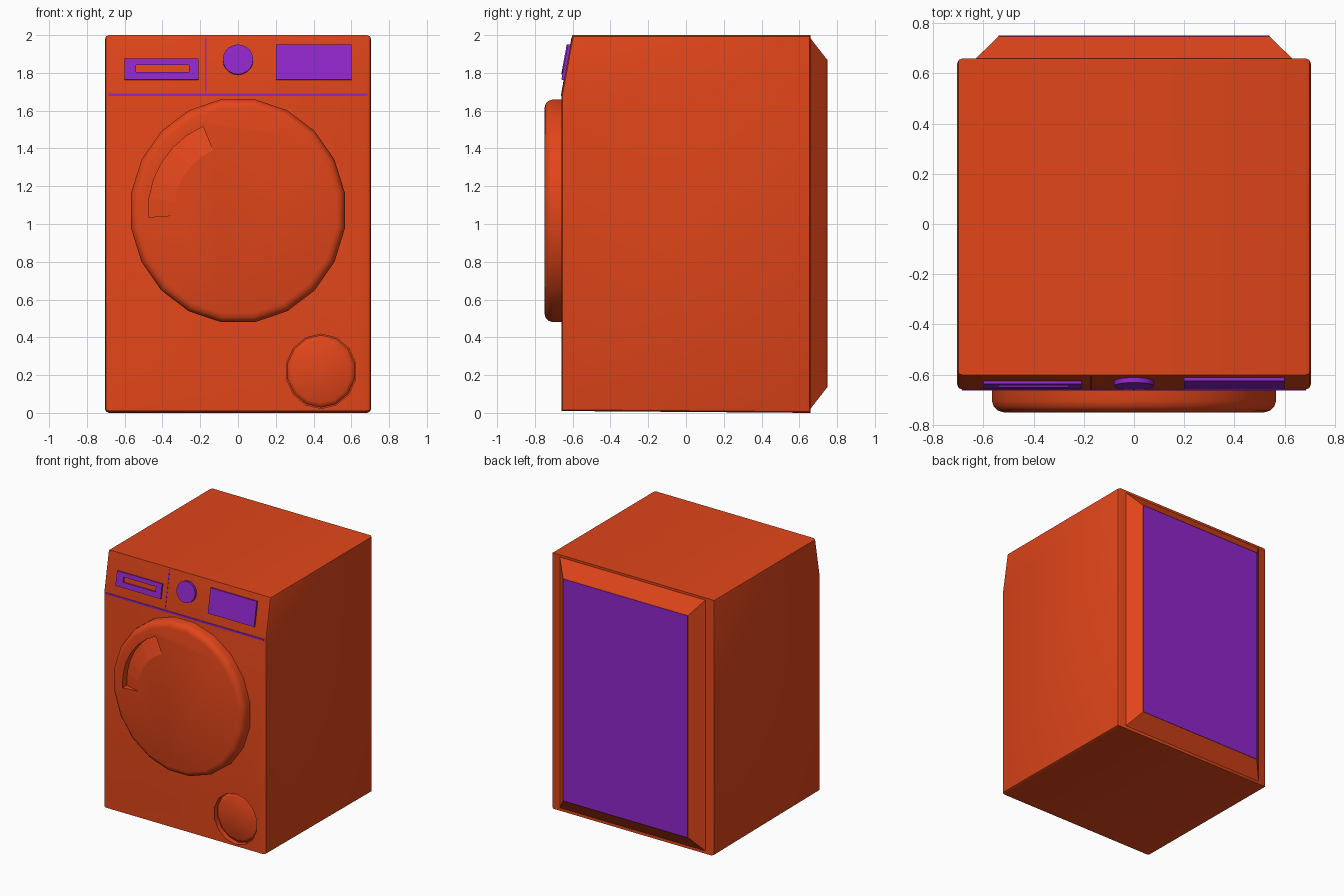
import bpy, bmesh
from math import sin, cos, pi, radians, atan2
from mathutils import Matrix, Vector

if "Cube" in bpy.data.objects:
    bpy.data.objects.remove(bpy.data.objects["Cube"])


def material(name, rgb):
    m = bpy.data.materials.new(name)
    m.diffuse_color = (*rgb, 1)
    m.use_nodes = True
    m.node_tree.nodes["Principled BSDF"].inputs["Base Color"].default_value = m.diffuse_color
    return m


RED = material("red_paint", (0.75, 0.06, 0.01))
PURPLE = material("purple_trim", (0.28, 0.02, 0.6))


def finish(name, bm, mat, smooth=True):
    bmesh.ops.recalc_face_normals(bm, faces=bm.faces[:])
    me = bpy.data.meshes.new(name)
    bm.to_mesh(me)
    bm.free()
    ob = bpy.data.objects.new(name, me)
    bpy.context.collection.objects.link(ob)
    me.materials.append(mat)
    if smooth:
        shade(ob)
    return ob


def activate(ob):
    bpy.ops.object.select_all(action='DESELECT')
    ob.select_set(True)
    bpy.context.view_layer.objects.active = ob


def shade(ob):
    activate(ob)
    bpy.ops.object.shade_smooth_by_angle(angle=radians(35))


def cut(ob, cutter):
    activate(ob)
    mod = ob.modifiers.new("cut", 'BOOLEAN')
    mod.operation = 'DIFFERENCE'
    mod.solver = 'EXACT'
    mod.object = cutter
    bpy.ops.object.modifier_apply(modifier=mod.name)
    bpy.data.objects.remove(cutter)
    shade(ob)


def loft(bm, rings):
    """Skin a list of equally sized closed rings and cap both ends."""
    vs = [[bm.verts.new(p) for p in r] for r in rings]
    n = len(vs[0])
    for a, b in zip(vs, vs[1:]):
        for i in range(n):
            bm.faces.new((a[i], a[(i + 1) % n], b[(i + 1) % n], b[i]))
    bm.faces.new(vs[0])
    bm.faces.new(vs[-1])
    return vs


def box(name, size, mat, loc=(0, 0, 0), tilt=0):
    bm = bmesh.new()
    m = (Matrix.Translation(loc) @ Matrix.Rotation(-tilt, 4, 'X')
         @ Matrix.Diagonal((*size, 1)))
    bmesh.ops.create_cube(bm, size=1, matrix=m)
    return finish(name, bm, mat, False)


def disc(name, centre, rx, rz, profile, sides, mat):
    """Round part facing front; profile is a list of (radius factor, y)."""
    bm = bmesh.new()
    cx, cz = centre
    loft(bm, [[(cx + rx * k * cos((i + .5) * 2 * pi / sides), y,
                cz + rz * k * sin((i + .5) * 2 * pi / sides))
               for i in range(sides)] for k, y in profile])
    return finish(name, bm, mat)


# Cabinet: side profile extruded across, with softened edges
profile = [(-.66, .01), (-.66, 1.685), (-.602, 2.0), (.66, 2.0), (.66, 0)]
bm = bmesh.new()
loft(bm, [[(x, y, z) for y, z in profile] for x in (-.705, .705)])
side_edges = [e for e in bm.edges
              if abs(e.verts[0].co.x - e.verts[1].co.x) < .01]
bmesh.ops.bevel(bm, geom=side_edges, offset=.022, segments=2, profile=.5,
                affect='EDGES', clamp_overlap=True)
body = finish("cabinet", bm, RED)

# Filter cover recess, lower right, with a slightly domed cap inside
FILTER = (.44, .22)
cut(body, disc("filter_cutter", FILTER, .187, .197, [(1, -.7), (1, -.62)], 14, RED))
disc("filter_cap", FILTER, .187, .197,
     [(.99, -.615), (.93, -.63), (.85, -.638)], 14, RED)

# Tapered back with its cover panel
bm = bmesh.new()
loft(bm, [[(sx * w, y, z1 if sz > 0 else z0)
           for sx, sz in ((-1, -1), (1, -1), (1, 1), (-1, 1))]
          for w, y, z0, z1 in ((.64, .65, .01, 1.995), (.54, .747, .135, 1.87))])
finish("back_housing", bm, RED, False)
box("back_panel", (1.08, .006, 1.735), PURPLE, (0, .747, 1.0025))

# Door with rounded rim
DOOR_Z = 1.07
door = disc("door", (0, DOOR_Z), .573, .597,
            [(1, -.64), (1, -.705), (.987, -.728), (.96, -.743), (.92, -.75)], 20, RED)

# Curved finger grip cut into the door, deepest at its outer edge
bm = bmesh.new()
section = [(.475, -.78), (.475, -.695), (.335, -.752), (.335, -.78)]
rings = []
for i in range(7):
    a = radians(113 + 71 * i / 6)
    rings.append([(r * cos(a), y, DOOR_Z + r * 1.02 * sin(a)) for r, y in section])
loft(bm, rings)
cut(door, finish("grip_cutter", bm, RED, False))

# Control panel parts follow the sloping fascia
TILT = atan2(.058, .315)


def fascia(x, z, out=0.0):
    y = -.66 + (z - 1.685) * .058 / .315
    return Vector((x, y - out * cos(TILT), z + out * sin(TILT)))


box("fascia_seam", (1.37, .02, .014), PURPLE, (0, -.653, 1.685))
box("drawer_seam", (.007, .01, .30), PURPLE, fascia(-.17, 1.84, -.003), TILT)
box("display", (.40, .028, .19), PURPLE, fascia(.40, 1.855), TILT)

drawer = box("drawer_handle", (.39, .024, .112), PURPLE, fascia(-.405, 1.818), TILT)
cut(drawer, box("slot_cutter", (.28, .03, .038), PURPLE,
                fascia(-.40, 1.822, .012), TILT))

# Program knob
bm = bmesh.new()
bmesh.ops.create_cone(bm, cap_ends=True, segments=20, radius1=.08, radius2=.08,
                      depth=.036,
                      matrix=Matrix.Translation(fascia(0, 1.868, .002))
                      @ Matrix.Rotation(pi / 2 - TILT, 4, 'X'))
finish("program_knob", bm, PURPLE)
